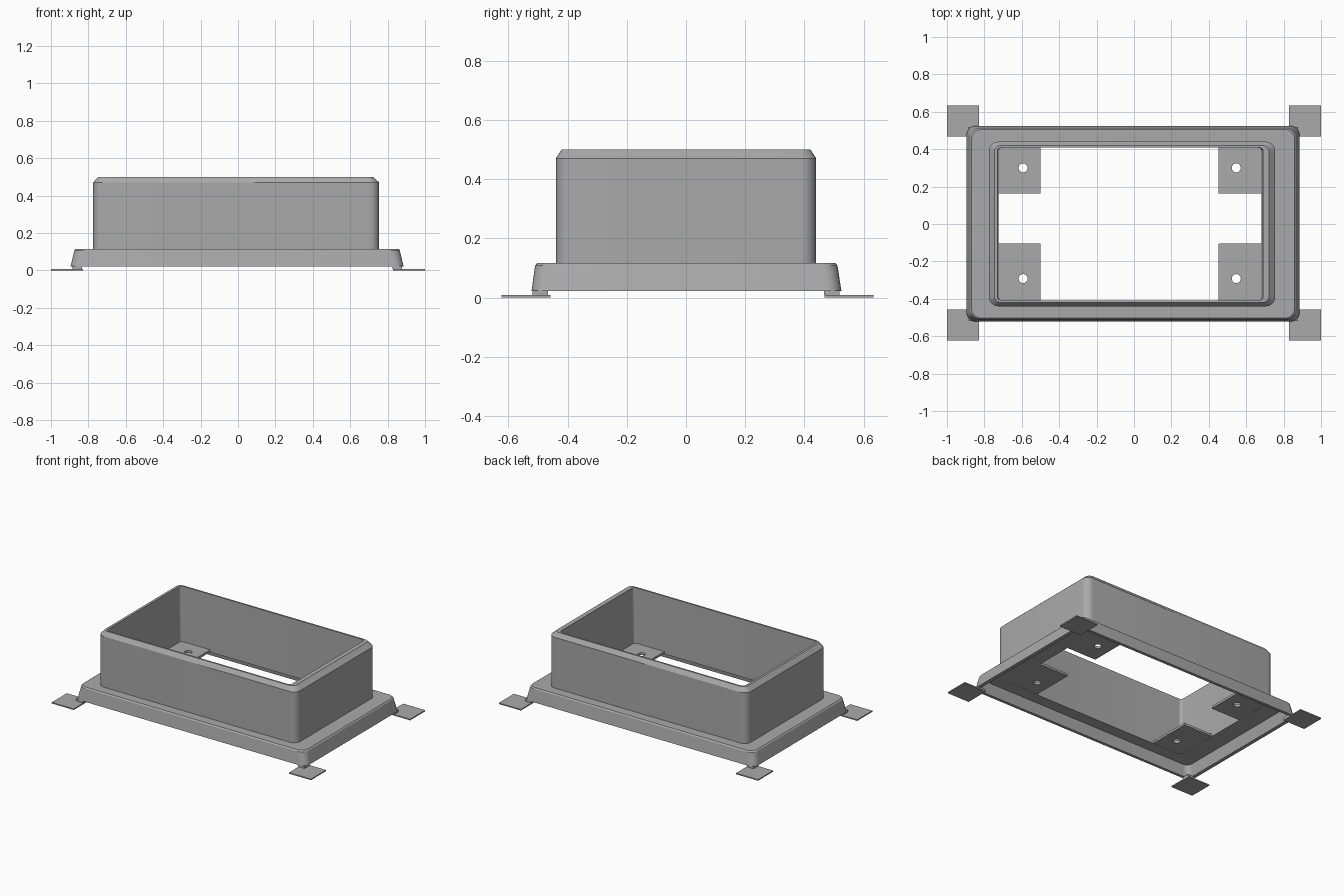
import bpy
import bmesh
import math

cube = bpy.data.objects.get("Cube")
if cube:
    bpy.data.objects.remove(cube, do_unlink=True)

# Single plain grey plastic
grey = bpy.data.materials.new("grey_plastic")
grey.use_nodes = True
colour = (0.4, 0.4, 0.4, 1)
grey.diffuse_color = colour
grey.node_tree.nodes["Principled BSDF"].inputs["Base Color"].default_value = colour

STEPS = 8  # segments per rounded corner


def rounded_ring(bm, x0, x1, y0, y1, r, z):
    """Rounded rectangle loop of vertices at height z."""
    corners = [(x1 - r, y1 - r), (x0 + r, y1 - r), (x0 + r, y0 + r), (x1 - r, y0 + r)]
    ring = []
    for q, (cx, cy) in enumerate(corners):
        for s in range(STEPS + 1):
            a = (q + s / STEPS) * math.pi / 2
            ring.append(bm.verts.new((cx + r * math.cos(a), cy + r * math.sin(a), z)))
    return ring


def lofted(name, sections):
    """Join rounded loops in sequence, the last back to the first."""
    bm = bmesh.new()
    rings = [rounded_ring(bm, *s) for s in sections]
    for a, b in zip(rings, rings[1:] + rings[:1]):
        n = len(a)
        for i in range(n):
            j = (i + 1) % n
            bm.faces.new((a[i], a[j], b[j], b[i]))
    bmesh.ops.remove_doubles(bm, verts=bm.verts, dist=1e-5)
    bmesh.ops.recalc_face_normals(bm, faces=bm.faces)
    finish(name, bm)


def box(name, x0, x1, y0, y1, z0, z1):
    bm = bmesh.new()
    bmesh.ops.create_cube(bm, size=1)
    bmesh.ops.scale(bm, vec=(x1 - x0, y1 - y0, z1 - z0), verts=bm.verts)
    bmesh.ops.translate(bm, vec=((x0 + x1) / 2, (y0 + y1) / 2, (z0 + z1) / 2), verts=bm.verts)
    finish(name, bm)


def finish(name, bm):
    mesh = bpy.data.meshes.new(name)
    bm.to_mesh(mesh)
    bm.free()
    mesh.materials.append(grey)
    obj = bpy.data.objects.new(name, mesh)
    bpy.context.collection.objects.link(obj)
    bpy.ops.object.select_all(action="DESELECT")
    obj.select_set(True)
    bpy.context.view_layer.objects.active = obj
    bpy.ops.object.shade_smooth_by_angle(angle=math.radians(25))


# Hollow housing: flange skirt, raised wall, chamfered lip, open middle
lofted("housing", [
    (-0.895, 0.885, -0.522, 0.525, 0.05, 0.022),
    (-0.875, 0.865, -0.51, 0.512, 0.05, 0.108),
    (-0.868, 0.858, -0.503, 0.505, 0.05, 0.116),
    (-0.775, 0.755, -0.44, 0.44, 0.05, 0.116),
    (-0.775, 0.755, -0.44, 0.44, 0.05, 0.47),
    (-0.747, 0.722, -0.42, 0.42, 0.035, 0.5),
    (-0.73, 0.69, -0.408, 0.408, 0.02, 0.5),
    (-0.725, 0.682, -0.408, 0.408, 0.02, 0.097),
    (-0.85, 0.84, -0.488, 0.49, 0.04, 0.097),
    (-0.87, 0.86, -0.502, 0.504, 0.04, 0.022),
])

# Mounting brackets with a round screw hole, at the inner corners
HOLE = 0.024
for side, x0, x1, hx in (("right", -0.74, -0.5, -0.593), ("left", 0.453, 0.7, 0.547)):
    for end, y0, y1, hy in (("front", -0.42, -0.105, -0.292), ("back", 0.162, 0.42, 0.3)):
        plate = (x0, x1, y0, y1, 0.002)
        hole = (hx - HOLE, hx + HOLE, hy - HOLE, hy + HOLE, HOLE)
        lofted(f"bracket_{end}_{side}", [
            plate + (0.098,), plate + (0.114,), hole + (0.114,), hole + (0.098,)])

# Thin corner pads, each joined to the skirt by a small spacer
for side, sx in (("right", -1), ("left", 1)):
    for end, sy in (("front", -1), ("back", 1)):
        px, py = sx * 0.915, sy * 0.546 + 0.005
        box(f"pad_{end}_{side}", px - 0.085, px + 0.085, py - 0.083, py + 0.083, 0, 0.008)
        cx, cy = sx * 0.855 - 0.004, sy * 0.492
        box(f"spacer_{end}_{side}", cx - 0.026, cx + 0.026, cy - 0.026, cy + 0.026, 0.008, 0.024)
